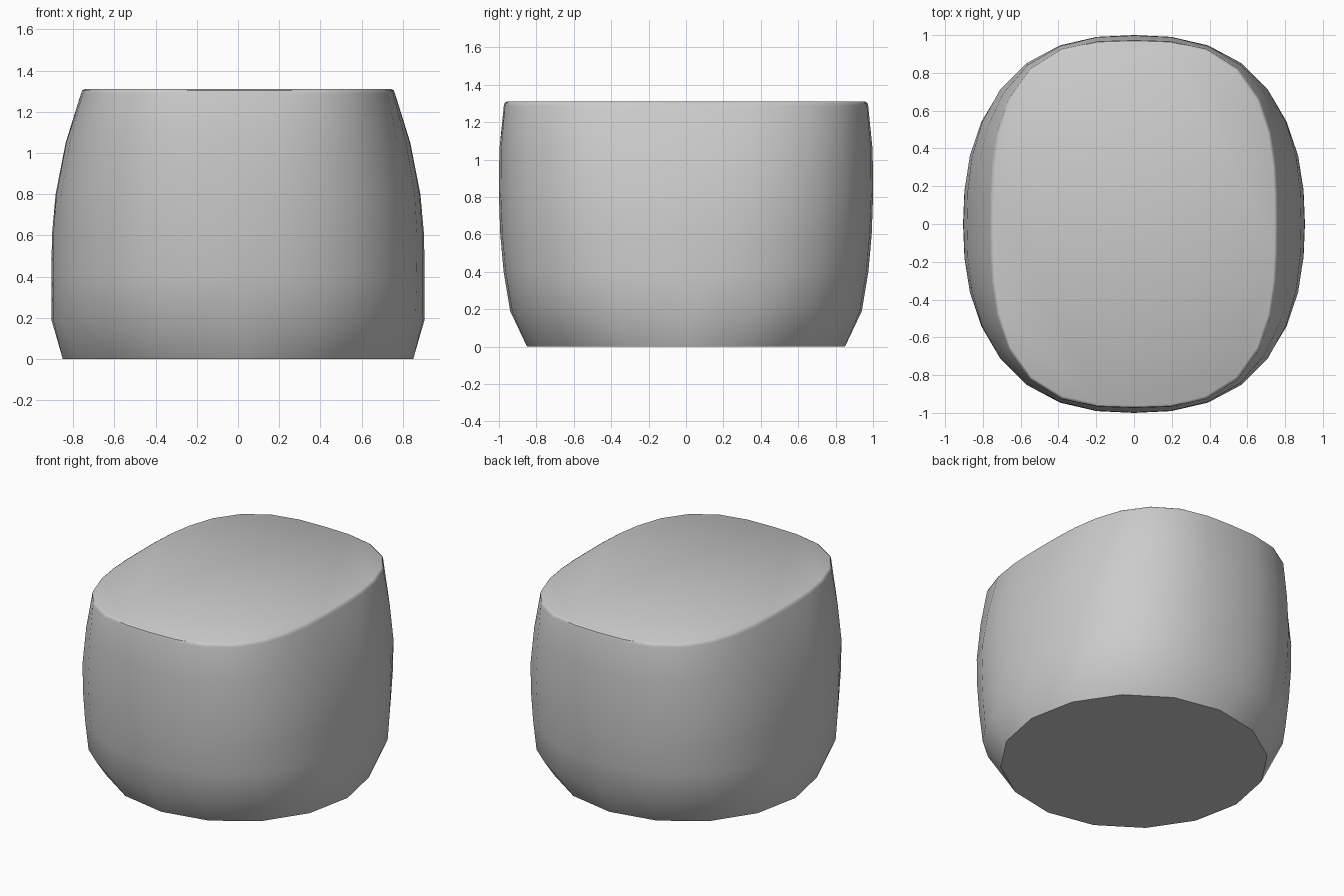
import bpy, bmesh, math

cube = bpy.data.objects.get("Cube")
if cube:
    bpy.data.objects.remove(cube, do_unlink=True)

SIDES = 32

# Body levels: height, half width, half depth, squareness of the outline
LEVELS = [
    (0.19, 0.905, 0.94, 2.3),
    (0.40, 0.905, 0.975, 2.35),
    (0.60, 0.903, 0.993, 2.4),
    (0.80, 0.885, 1.0, 2.5),
    (1.05, 0.836, 0.998, 2.6),
    (1.288, 0.762, 0.974, 2.9),
    (1.303, 0.756, 0.970, 2.9),
    (1.31, 0.744, 0.958, 2.95),
]


def rounded_ring(bm, z, a, b, n, sides):
    """Ring of evenly turned points on a squarish oval."""
    ring = []
    for i in range(sides):
        t = math.tau * i / sides
        c, s = math.cos(t), math.sin(t)
        r = (abs(c / a) ** n + abs(s / b) ** n) ** (-1 / n)
        ring.append(bm.verts.new((r * c, r * s, z)))
    return ring


def grey_material():
    mat = bpy.data.materials.new("plain_grey")
    mat.use_nodes = True
    colour = (0.6, 0.6, 0.6, 1)
    mat.diffuse_color = colour
    mat.node_tree.nodes["Principled BSDF"].inputs["Base Color"].default_value = colour
    return mat


bm = bmesh.new()

# Coarse round base
base = rounded_ring(bm, 0, 0.85, 0.85, 2, SIDES // 2)
bm.faces.new(base[::-1])

# Side wall and rounded rim
rings = [rounded_ring(bm, *level, SIDES) for level in LEVELS]
for low, high in zip(rings, rings[1:]):
    for i in range(SIDES):
        j = (i + 1) % SIDES
        bm.faces.new((low[i], low[j], high[j], high[i]))

# Triangle fans joining the base to the finer wall
wall = rings[0]
for k, corner in enumerate(base):
    i = 2 * k
    after = base[(k + 1) % len(base)]
    bm.faces.new((corner, wall[i], wall[i - 1]))
    bm.faces.new((corner, wall[i + 1], wall[i]))
    bm.faces.new((corner, after, wall[i + 1]))

# Flat top
bm.faces.new(rings[-1])
bmesh.ops.recalc_face_normals(bm, faces=bm.faces)

mesh = bpy.data.meshes.new("rounded_block")
bm.to_mesh(mesh)
bm.free()
block = bpy.data.objects.new("rounded_block", mesh)
bpy.context.collection.objects.link(block)
mesh.materials.append(grey_material())

# Smooth wall with crisp base edge
bpy.ops.object.select_all(action="DESELECT")
block.select_set(True)
bpy.context.view_layer.objects.active = block
bpy.ops.object.shade_smooth_by_angle(angle=math.radians(40))
